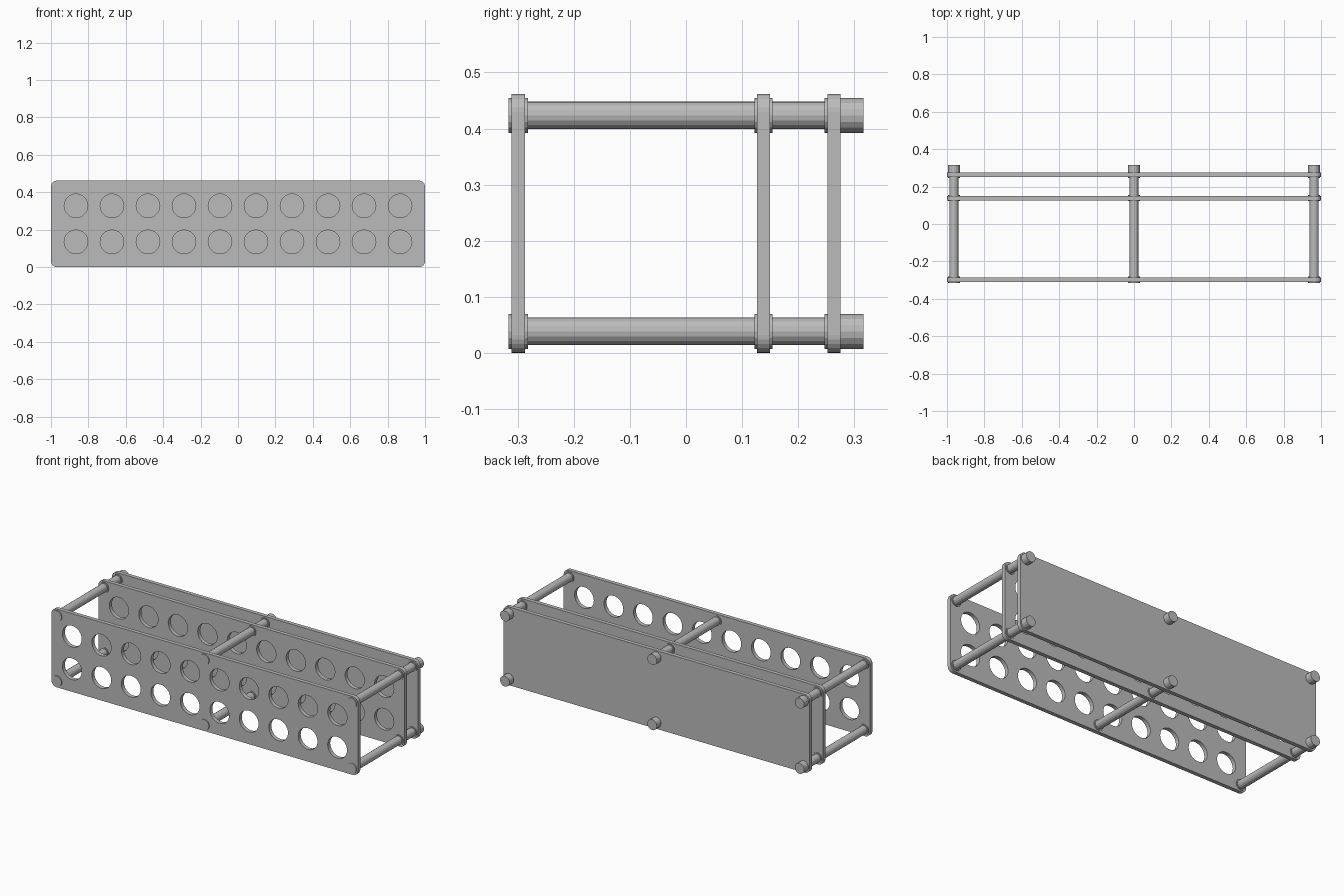
import bpy
import math

if "Cube" in bpy.data.objects:
    bpy.data.objects.remove(bpy.data.objects["Cube"], do_unlink=True)

grey = bpy.data.materials.new("plain grey")
grey.use_nodes = True
colour = (0.5, 0.5, 0.5, 1)
grey.diffuse_color = colour
grey.node_tree.nodes["Principled BSDF"].inputs["Base Color"].default_value = colour

HEIGHT = 0.462
MID = HEIGHT / 2
PITCH = 0.1925      # spacing of holes and of rods from the centre line
THICK = 0.0235


def arc(cx, cz, radius, start, sweep, count):
    return [(cx + radius * math.cos(start + sweep * i / count),
             cz + radius * math.sin(start + sweep * i / count)) for i in range(count)]


def rounded_outline(half_w, half_h, radius):
    points = []
    for i, (sx, sz) in enumerate(((1, 1), (-1, 1), (-1, -1), (1, -1))):
        cx, cz = sx * (half_w - radius), sz * (half_h - radius)
        a = i * math.pi / 2
        points += arc(cx, cz, radius, a, math.pi / 2, 6)
        end = a + math.pi / 2
        points.append((cx + radius * math.cos(end), cz + radius * math.sin(end)))
    return points


def plate(name, y, perforated):
    curve = bpy.data.curves.new(name + "_outline", "CURVE")
    curve.dimensions = "2D"
    curve.fill_mode = "BOTH"
    curve.extrude = THICK / 2
    outlines = [rounded_outline(1, MID, 0.032)]
    if perforated:
        for row in (-0.5, 0.5):
            for col in range(10):
                outlines.append(arc((col - 4.5) * PITCH, row * PITCH, 0.063,
                                    0, 2 * math.pi, 32))
    for outline in outlines:
        spline = curve.splines.new("POLY")
        spline.points.add(len(outline) - 1)
        for point, (x, z) in zip(spline.points, outline):
            point.co = (x, z, 0, 1)
        spline.use_cyclic_u = True
        spline.use_smooth = False
    # Turn the filled outline into a mesh plate
    helper = bpy.data.objects.new(name + "_helper", curve)
    bpy.context.collection.objects.link(helper)
    bpy.context.view_layer.update()
    graph = bpy.context.evaluated_depsgraph_get()
    mesh = bpy.data.meshes.new_from_object(helper.evaluated_get(graph))
    bpy.data.objects.remove(helper, do_unlink=True)
    mesh.materials.clear()
    mesh.materials.append(grey)
    obj = bpy.data.objects.new(name, mesh)
    obj.location = (0, y, MID)
    obj.rotation_euler.x = math.pi / 2
    bpy.context.collection.objects.link(obj)


def bar(name, x, z, radius, y0, y1):
    bpy.ops.mesh.primitive_cylinder_add(
        vertices=16, radius=radius, depth=y1 - y0,
        location=(x, (y0 + y1) / 2, z), rotation=(math.pi / 2, 0, 0))
    obj = bpy.context.object
    obj.name = name
    obj.data.materials.append(grey)


# Three upright plates
plate("front_plate", -0.299, True)
plate("middle_plate", 0.138, True)
plate("back_plate", 0.264, False)

# Six through rods with collars against the plates and end caps
COLLARS = {
    "front_head": (-0.316, -0.310),
    "front_collar": (-0.288, -0.282),
    "middle_front_collar": (0.122, 0.127),
    "middle_back_collar": (0.149, 0.154),
    "back_collar": (0.247, 0.253),
    "end_cap": (0.275, 0.316),
}
for side, x in (("right", -5 * PITCH), ("centre", 0), ("left", 5 * PITCH)):
    for level, z in (("lower", MID - PITCH), ("upper", MID + PITCH)):
        label = f"{level}_{side}_"
        bar(label + "rod", x, z, 0.0245, -0.312, 0.3)
        for part, (y0, y1) in COLLARS.items():
            bar(label + part, x, z, 0.031, y0, y1)
